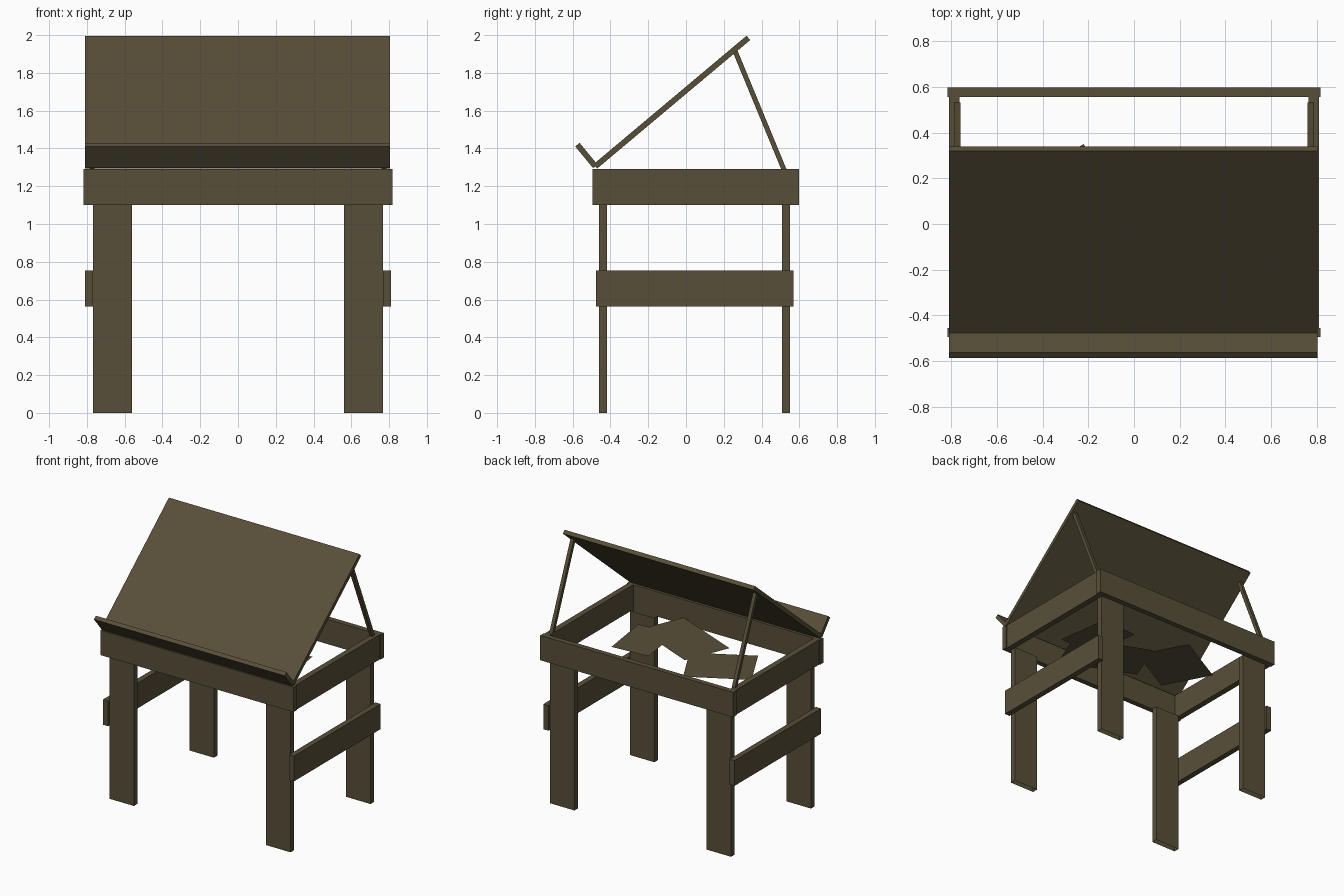
import bpy
import bmesh
from mathutils import Vector

old = bpy.data.objects.get("Cube")
if old:
    bpy.data.objects.remove(old, do_unlink=True)

# Single dark olive-brown wood colour
WOOD = (0.098, 0.078, 0.041, 1)
wood = bpy.data.materials.new("dark_wood")
wood.use_nodes = True
wood.diffuse_color = WOOD
bsdf = wood.node_tree.nodes["Principled BSDF"]
bsdf.inputs["Base Color"].default_value = WOOD
bsdf.inputs["Roughness"].default_value = 0.8


def finish(name, bm):
    mesh = bpy.data.meshes.new(name)
    bm.to_mesh(mesh)
    bm.free()
    mesh.materials.append(wood)
    obj = bpy.data.objects.new(name, mesh)
    bpy.context.collection.objects.link(obj)
    return obj


def box(name, x, y, z, open_ends=False):
    """Axis-aligned board spanning the three ranges."""
    bm = bmesh.new()
    bmesh.ops.create_cube(bm, size=1)
    for v in bm.verts:
        v.co = Vector([(r[0] + r[1]) / 2 + c * (r[1] - r[0])
                       for r, c in zip((x, y, z), v.co)])
    if open_ends:
        bm.normal_update()
        ends = [f for f in bm.faces if abs(f.normal.z) > 0.9]
        bmesh.ops.delete(bm, geom=ends, context='FACES_ONLY')
    return finish(name, bm)


def slab(name, x, start, end, thick):
    """Leaning board along a side-view line (y, z), extruded across x."""
    a, b = Vector(start), Vector(end)
    d = (b - a).normalized()
    n = Vector((-d.y, d.x)) * thick / 2
    bm = bmesh.new()
    face = bm.faces.new([bm.verts.new((x[0], p.x, p.y))
                         for p in (a + n, b + n, b - n, a - n)])
    ext = bmesh.ops.extrude_face_region(bm, geom=[face])["geom"]
    bmesh.ops.translate(bm, vec=(x[1] - x[0], 0, 0),
                        verts=[g for g in ext if isinstance(g, bmesh.types.BMVert)])
    bmesh.ops.recalc_face_normals(bm, faces=bm.faces)
    return finish(name, bm)


def sheet(name, corner, u, v, height):
    """Paper from a corner and two edge vectors; height(y) sets its z."""
    c, u, v = Vector(corner), Vector(u), Vector(v)
    bm = bmesh.new()
    f = bm.faces.new([bm.verts.new((p.x, p.y, height(p.y)))
                      for p in (c, c + u, c + u + v, c + v)])
    f.normal_update()
    if f.normal.z < 0:
        f.normal_flip()
    return finish(name, bm)


# Desk frame
FRAME_Z = (1.10, 1.29)
box("frame_front", (-0.817, 0.817), (-0.495, -0.455), FRAME_Z)
box("frame_back", (-0.817, 0.817), (0.556, 0.597), FRAME_Z)

# Sides, legs, rails and props, mirrored left and right
for side, s in (("left", 1), ("right", -1)):
    def span(a, b):
        return tuple(sorted((s * a, s * b)))
    box("frame_side_" + side, span(0.765, 0.81), (-0.455, 0.556), FRAME_Z)
    box("lower_rail_" + side, span(0.767, 0.81), (-0.477, 0.568), (0.562, 0.755))
    box("front_leg_" + side, span(0.56, 0.767), (-0.46, -0.417), (0, 1.105), True)
    box("back_leg_" + side, span(0.56, 0.767), (0.508, 0.55), (0, 1.105), True)
    slab("prop_" + side, span(0.76, 0.787), (0.52, 1.285), (0.26, 1.915), 0.026)

# Tilted drawing board with its ledge
LOW, HIGH = (-0.48, 1.305), (0.33, 1.985)
slab("drawing_board", (-0.81, 0.805), LOW, HIGH, 0.03)
slab("board_ledge", (-0.81, 0.805), LOW, (-0.575, 1.42), 0.03)

# Paper on the board
slope = (HIGH[1] - LOW[1]) / (HIGH[0] - LOW[0])
sheet("board_paper", (-0.08, 0.01), (0.38, -0.045), (-0.09, -0.44),
      lambda y: LOW[1] + slope * (y - LOW[0]) + 0.021)

# Loose papers inside the desk
papers = [((0.47, 0.23), (-0.30, -0.02), (0.06, -0.41)),
          ((0.335, -0.45), (-0.55, 0.23), (0.14, 0.34)),
          ((-0.22, 0.35), (-0.42, -0.23), (0.19, -0.35))]
for i, (c, u, v) in enumerate(papers):
    sheet("loose_paper_%d" % (i + 1), c, u, v, lambda y: 1.155 + i * 0.001)
